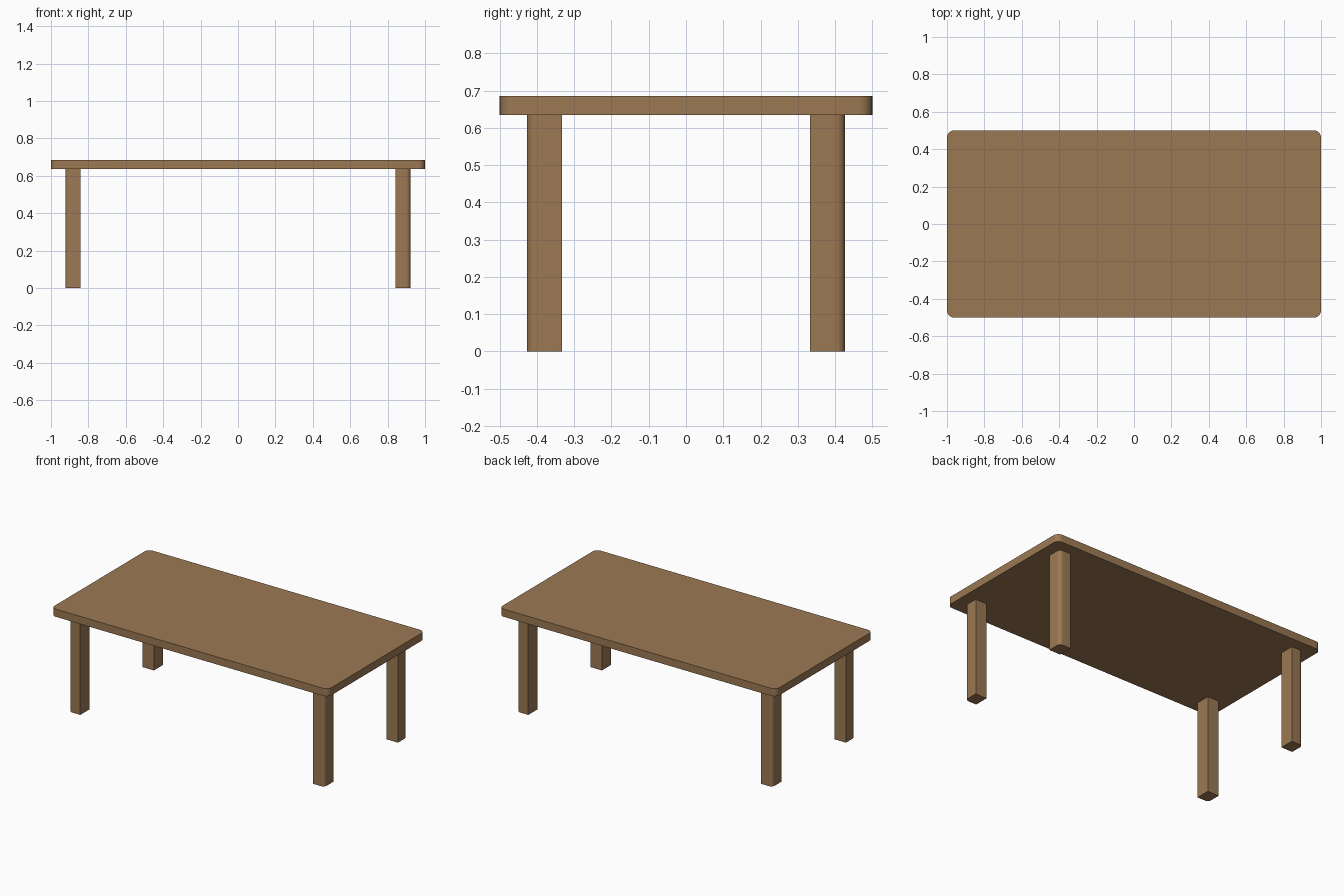
import bpy, bmesh, math

if "Cube" in bpy.data.objects:
    bpy.data.objects.remove(bpy.data.objects["Cube"])

wood = bpy.data.materials.new("brown wood")
wood.diffuse_color = (0.33, 0.19, 0.087, 1)
wood.use_nodes = True
wood.node_tree.nodes["Principled BSDF"].inputs["Base Color"].default_value = wood.diffuse_color


def slab(name, x0, x1, y0, y1, z0, z1, radii, steps=8):
    """Upright block; radii are for corners (+x+y, -x+y, -x-y, +x-y)."""
    corners = [(x1, y1, -1, -1), (x0, y1, 1, -1), (x0, y0, 1, 1), (x1, y0, -1, 1)]
    bm = bmesh.new()
    ring = []
    for i, ((x, y, sx, sy), r) in enumerate(zip(corners, radii)):
        n = steps if r else 0
        for k in range(n + 1):
            a = math.pi / 2 * (i + (k / n if n else 0))
            ring.append(bm.verts.new((x + sx * r + r * math.cos(a),
                                      y + sy * r + r * math.sin(a), z0)))
    base = bm.faces.new(ring)
    up = bmesh.ops.extrude_face_region(bm, geom=[base], use_keep_orig=True)
    bmesh.ops.translate(bm, vec=(0, 0, z1 - z0),
                        verts=[v for v in up["geom"] if isinstance(v, bmesh.types.BMVert)])
    bmesh.ops.recalc_face_normals(bm, faces=bm.faces)
    mesh = bpy.data.meshes.new(name)
    bm.to_mesh(mesh)
    bm.free()
    mesh.materials.append(wood)
    obj = bpy.data.objects.new(name, mesh)
    bpy.context.collection.objects.link(obj)
    bpy.ops.object.select_all(action='DESELECT')
    obj.select_set(True)
    bpy.context.view_layer.objects.active = obj
    bpy.ops.object.shade_smooth_by_angle(angle=math.radians(30))
    return obj


# Table top with rounded corners
slab("table_top", -1, 1, -0.5, 0.5, 0.635, 0.685, [0.037] * 4)

# Four legs, each rounded only on its outer corner
quadrants = [(1, 1, "back_right_leg"), (-1, 1, "back_left_leg"),
             (-1, -1, "front_left_leg"), (1, -1, "front_right_leg")]
for i, (sx, sy, name) in enumerate(quadrants):
    xs = sorted((sx * 0.841, sx * 0.923))
    ys = sorted((sy * 0.333, sy * 0.427))
    radii = [0.025 if j == i else 0 for j in range(4)]
    slab(name, *xs, *ys, 0, 0.635, radii)
